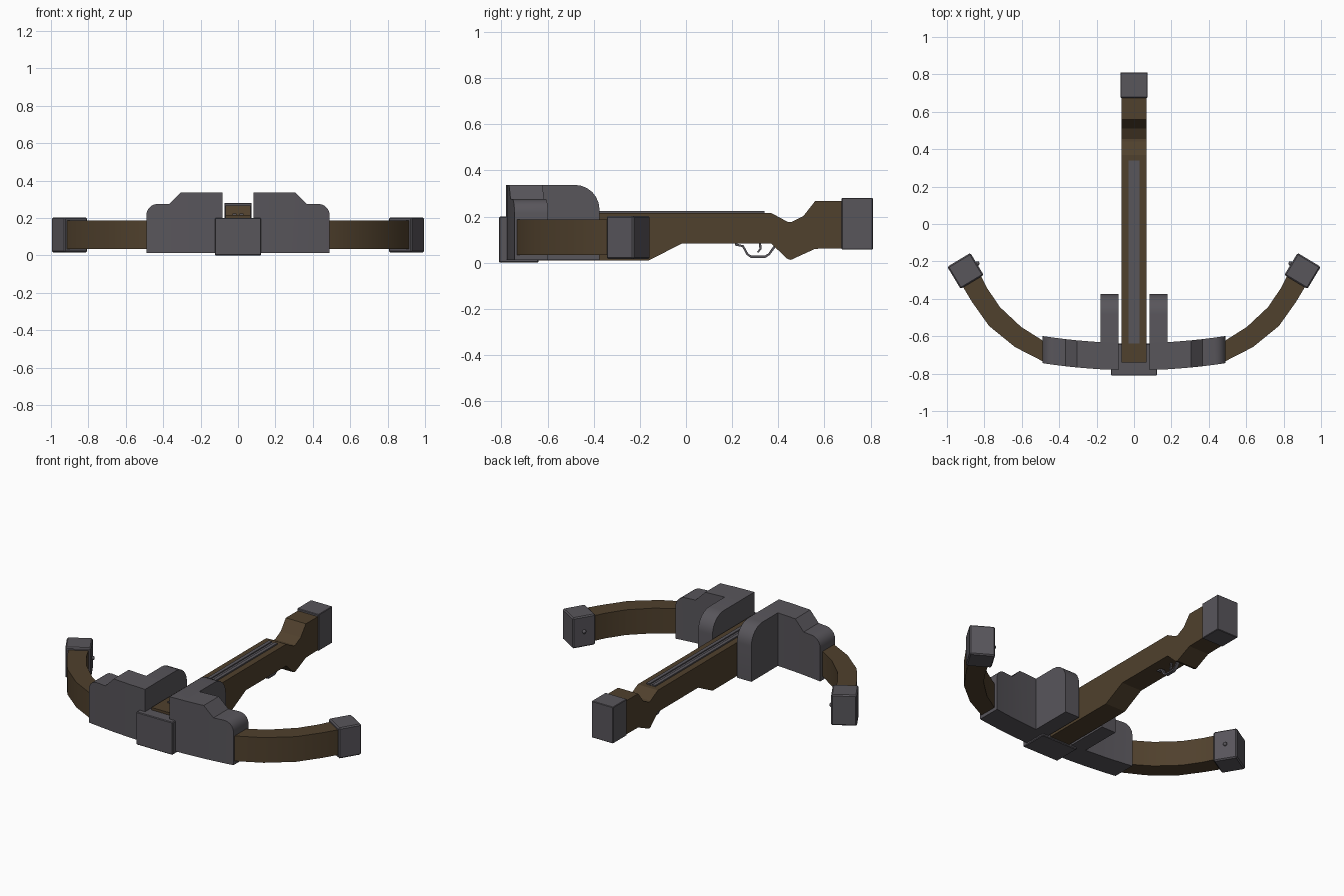
import bpy, bmesh, math
from mathutils import Vector, Matrix

if "Cube" in bpy.data.objects:
    bpy.data.objects.remove(bpy.data.objects["Cube"])


def material(name, rgb):
    m = bpy.data.materials.new(name)
    m.diffuse_color = (*rgb, 1)
    m.use_nodes = True
    m.node_tree.nodes["Principled BSDF"].inputs["Base Color"].default_value = m.diffuse_color
    return m


WOOD = material("dark_wood", (0.080, 0.052, 0.026))
METAL = material("grey_metal", (0.098, 0.092, 0.105))


def finish(name, bm, mat, mirror=False, bevel=0, smooth=False):
    bmesh.ops.recalc_face_normals(bm, faces=bm.faces)
    me = bpy.data.meshes.new(name)
    bm.to_mesh(me)
    bm.free()
    ob = bpy.data.objects.new(name, me)
    bpy.context.collection.objects.link(ob)
    me.materials.append(mat)
    if smooth:
        bpy.ops.object.select_all(action='DESELECT')
        ob.select_set(True)
        bpy.context.view_layer.objects.active = ob
        bpy.ops.object.shade_smooth_by_angle(angle=math.radians(32))
    if bevel:
        b = ob.modifiers.new("bevel", 'BEVEL')
        b.width, b.segments = bevel, 1
    if mirror:
        ob.modifiers.new("mirror", 'MIRROR')
    return ob


def loft(name, sections, mat, **kw):
    """Closed skin through a row of equal-sized point rings."""
    bm = bmesh.new()
    rings = [[bm.verts.new(p) for p in s] for s in sections]
    n = len(rings[0])
    for a, b in zip(rings, rings[1:]):
        for i in range(n):
            j = (i + 1) % n
            bm.faces.new((a[i], a[j], b[j], b[i]))
    bm.faces.new(rings[0])
    bm.faces.new(rings[-1])
    return finish(name, bm, mat, **kw)


def side_prism(name, profile, x0, x1, mat, **kw):
    """Side (y, z) profile extruded across x."""
    return loft(name, [[(x, y, z) for y, z in profile] for x in (x0, x1)], mat, **kw)


def box(name, lo, hi, mat, angle=0, **kw):
    lo, hi = Vector(lo), Vector(hi)
    bm = bmesh.new()
    bmesh.ops.create_cube(bm, size=1, matrix=Matrix.Translation((lo + hi) / 2)
                          @ Matrix.Rotation(angle, 4, 'Z') @ Matrix.Diagonal((*(hi - lo), 1)))
    return finish(name, bm, mat, **kw)


# Wooden stock with grip and shoulder end
side_prism("stock", [(-0.74, 0.01), (-0.16, 0.01), (-0.02, 0.082), (0.37, 0.082), (0.44, 0.016),
                     (0.455, 0.012), (0.56, 0.06), (0.69, 0.062), (0.69, 0.267), (0.56, 0.267),
                     (0.51, 0.203), (0.455, 0.175), (0.44, 0.177), (0.37, 0.215), (-0.74, 0.215)],
           -0.068, 0.068, WOOD)
box("butt_plate", (-0.073, 0.675, 0.057), (0.073, 0.81, 0.28), METAL, bevel=0.003)

# Bolt rail: two ridges with a groove between them
box("rail_ridge", (0.009, -0.64, 0.20), (0.030, 0.34, 0.223), METAL, mirror=True)
box("rail_floor", (-0.009, -0.64, 0.20), (0.009, 0.34, 0.2165), METAL)

# Front plate
box("front_plate", (-0.123, -0.81, 0.0), (0.123, -0.64, 0.2), METAL, bevel=0.004)

# Curved metal casing on each side, top outline follows (x, z)
top = [(0.083, 0.337), (0.19, 0.337), (0.305, 0.337), (0.366, 0.275), (0.43, 0.275)]
top += [(0.43 + 0.06 * math.sin(a), 0.215 + 0.06 * math.cos(a))
        for a in (math.radians(d) for d in (18, 36, 54, 72, 90))]
sections = []
for x, z in top:
    y = -0.782 + 0.16 * x * x
    sections.append([(x, y, 0.012), (x, y + 0.145, 0.012), (x, y + 0.145, z), (x, y, z)])
loft("casing", sections, METAL, mirror=True, smooth=True)

# Fin reaching back beside the stock, rounded at the top rear
arc = [(-0.482 + 0.107 * math.cos(a), 0.23 + 0.107 * math.sin(a))
       for a in (math.radians(15 * i) for i in range(7))]
side_prism("casing_fin", [(-0.77, 0.012), (-0.375, 0.012)] + arc + [(-0.77, 0.337)],
           0.083, 0.18, METAL, mirror=True, smooth=True)

# Bow limbs: outer and inner edges seen from above
outer = [(0.40, -0.75), (0.49, -0.733), (0.636, -0.658), (0.775, -0.545), (0.866, -0.417),
         (0.914, -0.337), (0.935, -0.29)]
inner = [(0.40, -0.66), (0.49, -0.622), (0.604, -0.55), (0.717, -0.444), (0.786, -0.342),
         (0.818, -0.278), (0.84, -0.23)]
loft("bow_limb", [[(*o, 0.033), (*i, 0.033), (*i, 0.187), (*o, 0.187)]
                  for o, i in zip(outer, inner)], WOOD, mirror=True, smooth=True)

# Metal limb tips with a small string knob on the inner face
box("limb_tip", (0.829, -0.320, 0.015), (0.973, -0.182, 0.203), METAL,
    angle=math.radians(-31), mirror=True, bevel=0.007)
bm = bmesh.new()
bmesh.ops.create_uvsphere(bm, u_segments=10, v_segments=6, radius=0.012,
                          matrix=Matrix.Translation((0.837, -0.211, 0.11)))
finish("string_knob", bm, METAL, mirror=True, smooth=True)

# Trigger guard and trigger
guard_out = [(0.212, 0.085), (0.212, 0.074), (0.244, 0.068), (0.262, 0.034), (0.280, 0.021),
             (0.345, 0.021), (0.364, 0.034), (0.388, 0.066)]
guard_in = [(0.22, 0.085), (0.225, 0.081), (0.250, 0.075), (0.270, 0.039), (0.284, 0.030),
            (0.341, 0.030), (0.357, 0.040), (0.380, 0.073)]
loft("trigger_guard", [[(-0.01, *o), (0.01, *o), (0.01, *i), (-0.01, *i)]
                       for o, i in zip(guard_out, guard_in)], METAL)
side_prism("trigger", [(0.316, 0.085), (0.318, 0.06), (0.308, 0.046), (0.314, 0.043),
                       (0.327, 0.058), (0.326, 0.085)], -0.006, 0.006, METAL)
